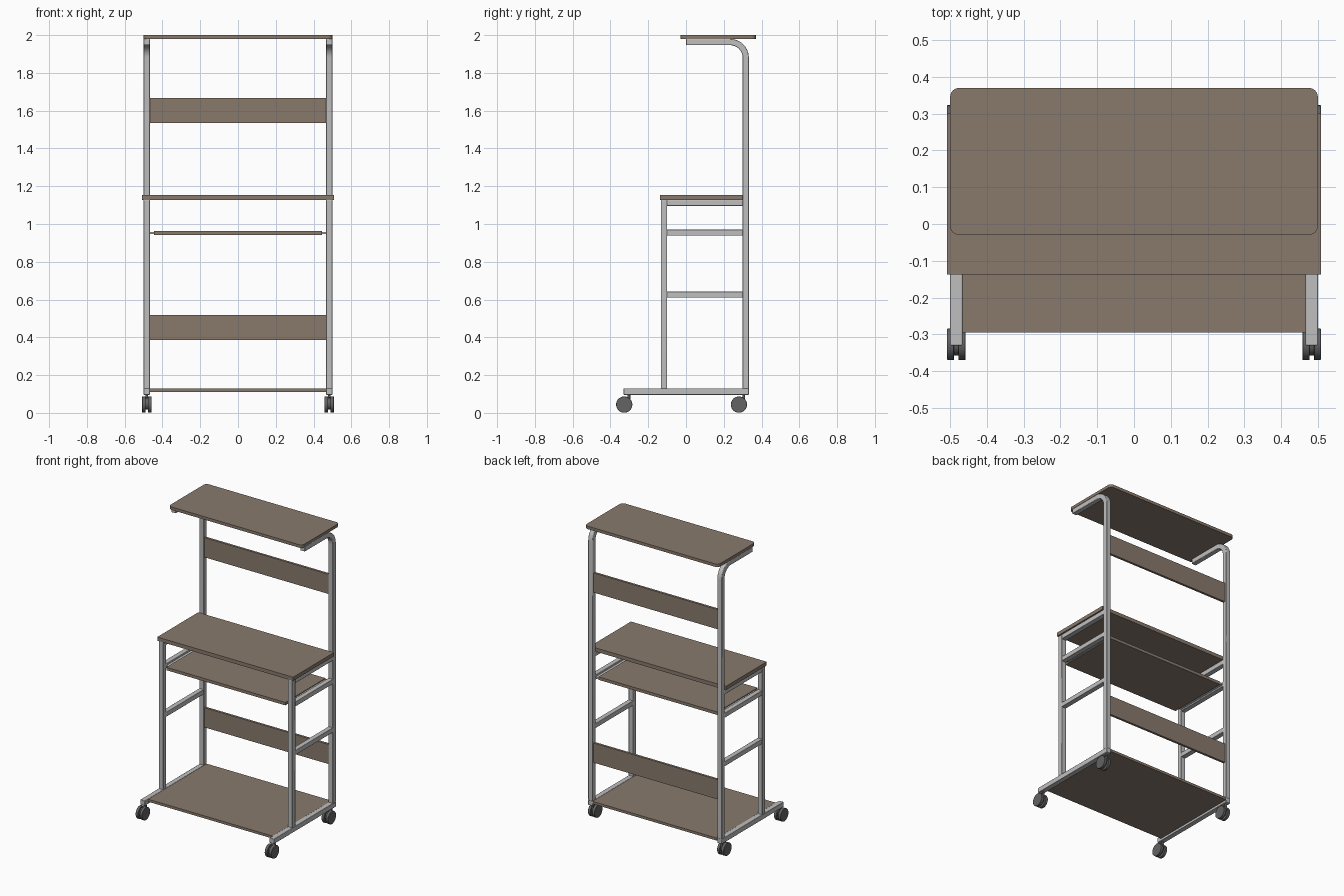
import bpy, bmesh, math
from mathutils import Matrix

if "Cube" in bpy.data.objects:
    bpy.data.objects.remove(bpy.data.objects["Cube"])


def material(name, rgb):
    m = bpy.data.materials.new(name)
    m.diffuse_color = (*rgb, 1)
    m.use_nodes = True
    m.node_tree.nodes["Principled BSDF"].inputs["Base Color"].default_value = m.diffuse_color
    return m


WOOD = material("brown board", (0.25, 0.195, 0.152))
STEEL = material("grey steel", (0.52, 0.52, 0.52))
RUBBER = material("dark caster", (0.125, 0.125, 0.125))


def finish(name, bm, mat, bevel=0, angle=35):
    bmesh.ops.recalc_face_normals(bm, faces=bm.faces)
    me = bpy.data.meshes.new(name)
    bm.to_mesh(me)
    bm.free()
    me.materials.append(mat)
    ob = bpy.data.objects.new(name, me)
    bpy.context.collection.objects.link(ob)
    if bevel:
        mod = ob.modifiers.new("rounded edges", 'BEVEL')
        mod.width, mod.segments, mod.limit_method = bevel, 2, 'ANGLE'
    bpy.ops.object.select_all(action='DESELECT')
    bpy.context.view_layer.objects.active = ob
    ob.select_set(True)
    bpy.ops.object.shade_smooth_by_angle(angle=math.radians(angle))
    return ob


def box(name, x, y, z, mat, bevel=0):
    bm = bmesh.new()
    bmesh.ops.create_cube(bm, size=1)
    for v in bm.verts:
        for i, (lo, hi) in enumerate((x, y, z)):
            v.co[i] = lo if v.co[i] < 0 else hi
    return finish(name, bm, mat, bevel)


def prism(name, points, direction, mat, bevel=0):
    """Extrude a closed outline of 3D points along a direction."""
    bm = bmesh.new()
    face = bm.faces.new([bm.verts.new(p) for p in points])
    out = bmesh.ops.extrude_face_region(bm, geom=[face])
    verts = [g for g in out["geom"] if isinstance(g, bmesh.types.BMVert)]
    bmesh.ops.translate(bm, verts=verts, vec=direction)
    return finish(name, bm, mat, bevel)


def arc(cx, cy, r, a0, a1, n=8):
    steps = [math.radians(a0 + (a1 - a0) * i / n) for i in range(n + 1)]
    return [(cx + r * math.cos(a), cy + r * math.sin(a)) for a in steps]


def cylinder(name, x, y, z, r, length, axis, mat, bevel=0):
    bm = bmesh.new()
    rot = Matrix.Rotation(math.pi / 2, 4, 'Y') if axis == 'X' else Matrix()
    bmesh.ops.create_cone(bm, cap_ends=True, segments=32, radius1=r, radius2=r,
                          depth=length, matrix=Matrix.Translation((x, y, z)) @ rot)
    return finish(name, bm, mat, bevel)


# Boards
corners = [(0.475, 0.345, 0), (-0.475, 0.345, 90), (-0.475, -0.005, 180), (0.475, -0.005, 270)]
outline = [(x, y, 1.98) for cx, cy, a in corners for x, y in arc(cx, cy, 0.025, a, a + 90, 6)]
prism("top_shelf", outline, (0, 0, 0.02), WOOD)
box("desk_top", (-0.508, 0.508), (-0.137, 0.30), (1.128, 1.153), WOOD)
box("sliding_tray", (-0.445, 0.445), (-0.13, 0.30), (0.943, 0.963), WOOD)
box("bottom_shelf", (-0.466, 0.466), (-0.295, 0.333), (0.111, 0.128), WOOD)
box("upper_back_panel", (-0.468, 0.468), (0.305, 0.321), (1.535, 1.668), WOOD)
box("lower_back_panel", (-0.468, 0.468), (0.305, 0.321), (0.385, 0.518), WOOD)

for side, s in (("left", -1), ("right", 1)):
    tube_x = sorted((s * 0.466, s * 0.50))

    # Rear post curving forward under the top shelf
    path = [(0.30, 0.128)] + arc(0.233, 1.88, 0.067, 0, 90) + [(0, 1.947), (0, 1.98)]
    path += arc(0.233, 1.88, 0.10, 90, 0) + [(0.333, 0.128)]
    prism(f"{side}_rear_post", [(tube_x[0], y, z) for y, z in path],
          (0.034, 0, 0), STEEL, 0.003)

    # Front post, foot and cross rails
    box(f"{side}_front_post", tube_x, (-0.133, -0.10), (0.128, 1.128), STEEL, 0.003)
    box(f"{side}_foot", tube_x, (-0.33, 0.333), (0.096, 0.13), STEEL, 0.003)
    for label, z in (("top", 1.096), ("tray", 0.938), ("middle", 0.61)):
        box(f"{side}_{label}_rail", tube_x, (-0.102, 0.302), (z, z + 0.032), STEEL, 0.003)

    # Tray runner
    box(f"{side}_tray_runner", sorted((s * 0.44, s * 0.468)), (-0.10, 0.30),
        (0.948, 0.958), STEEL)

    # Twin-wheel casters
    for end, y in (("front", -0.327), ("rear", 0.28)):
        name = f"{side}_{end}_caster"
        for label, dx in (("inner", -0.0155), ("outer", 0.0155)):
            cylinder(f"{name}_{label}_wheel", s * (0.483 + dx), y, 0.044, 0.043, 0.019,
                     'X', RUBBER, 0.002)
        cylinder(f"{name}_hub", s * 0.483, y, 0.048, 0.03, 0.02, 'X', RUBBER)
        box(f"{name}_bracket", sorted((s * 0.476, s * 0.49)), (y, y + 0.032),
            (0.045, 0.085), RUBBER)
        cylinder(f"{name}_stem", s * 0.483, y + 0.025, 0.085, 0.007, 0.03, 'Z', RUBBER)
